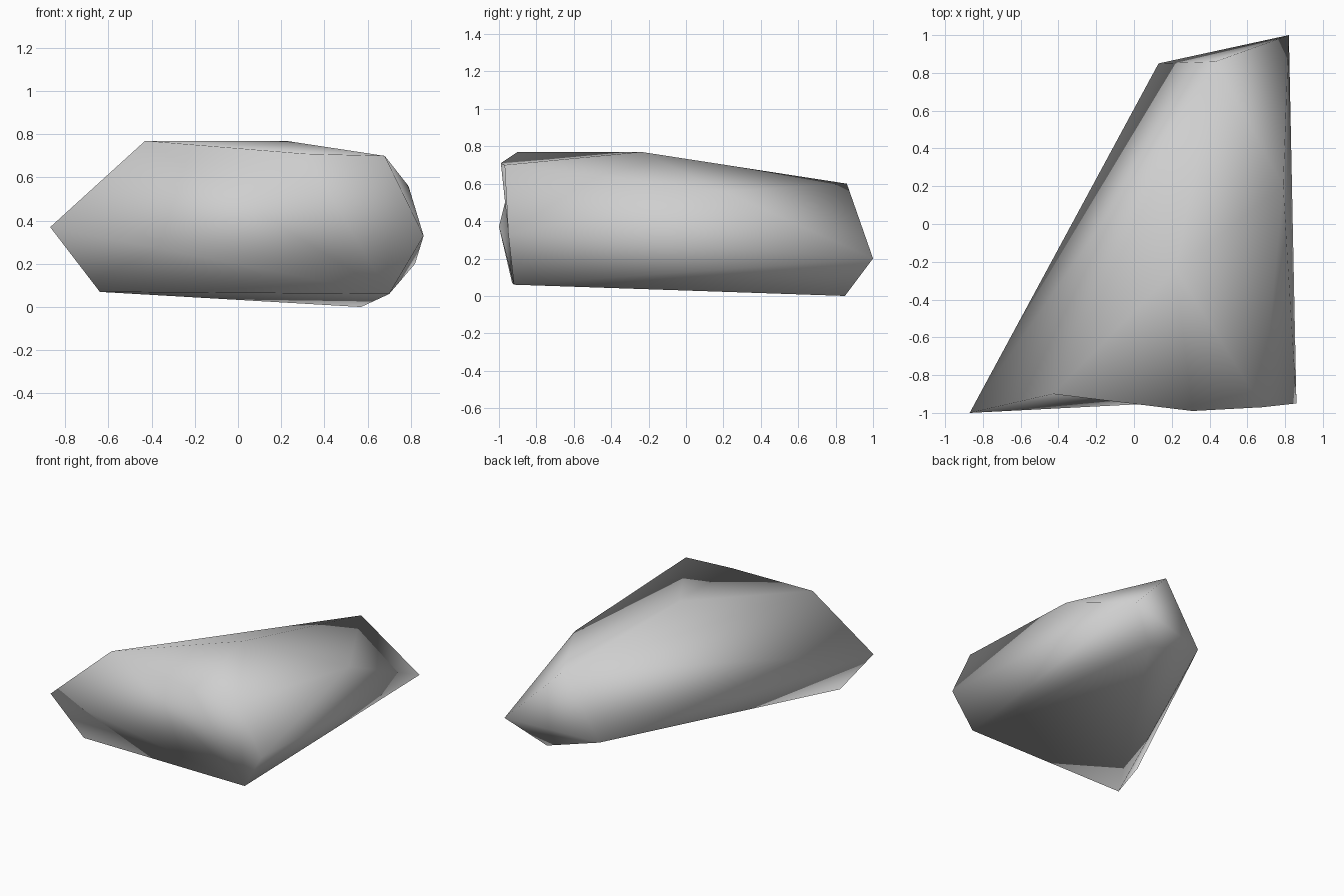
import bpy
import bmesh

cube = bpy.data.objects.get("Cube")
if cube:
    bpy.data.objects.remove(cube, do_unlink=True)


def make_material(name, rgb):
    mat = bpy.data.materials.new(name)
    mat.use_nodes = True
    colour = (*rgb, 1)
    mat.diffuse_color = colour
    mat.node_tree.nodes["Principled BSDF"].inputs["Base Color"].default_value = colour
    return mat


# Corner points of the boulder, one letter each
corners = {
    "A": (-.87, -1, .37),      # front right tip
    "B": (-.43, -.9, .77),     # front right crest
    "C": (.22, -.24, .77),     # top crest
    "D": (.68, -.97, .70),     # front left crest
    "E": (.79, .2, .56),       # left shoulder
    "F": (.86, -.95, .33),     # front left tip
    "G": (.82, 1, .2),         # rear left tip
    "H": (.70, -.92, .06),     # front left foot
    "I": (.57, .85, 0),        # rear foot
    "J": (-.64, -.93, .07),    # front right foot
    "K": (.31, -.99, .71),     # front brow
    "L": (.13, .85, .14),      # rear right tip
    "M": (.43, .86, .6),       # rear crest
}

# Facets: front, top, right slope, rear, left side, underside
facets = {
    "front": "AJH AHB BHK KHD DHF",
    "top": "BKC KDC DEC CEM BCM",
    "right slope": "ALM ABM AJL",
    "rear": "GLM GIL",
    "left side": "EGM FHG FGE DFE",
    "underside": "JHI JIL GIH",
}

bm = bmesh.new()
points = {key: bm.verts.new(co) for key, co in corners.items()}
for group in facets.values():
    for facet in group.split():
        bm.faces.new([points[key] for key in facet])
bmesh.ops.recalc_face_normals(bm, faces=bm.faces[:])
for face in bm.faces:
    face.smooth = True

mesh = bpy.data.meshes.new("boulder")
bm.to_mesh(mesh)
bm.free()
mesh.materials.append(make_material("stone grey", (.62, .62, .62)))
boulder = bpy.data.objects.new("boulder", mesh)
bpy.context.collection.objects.link(boulder)
